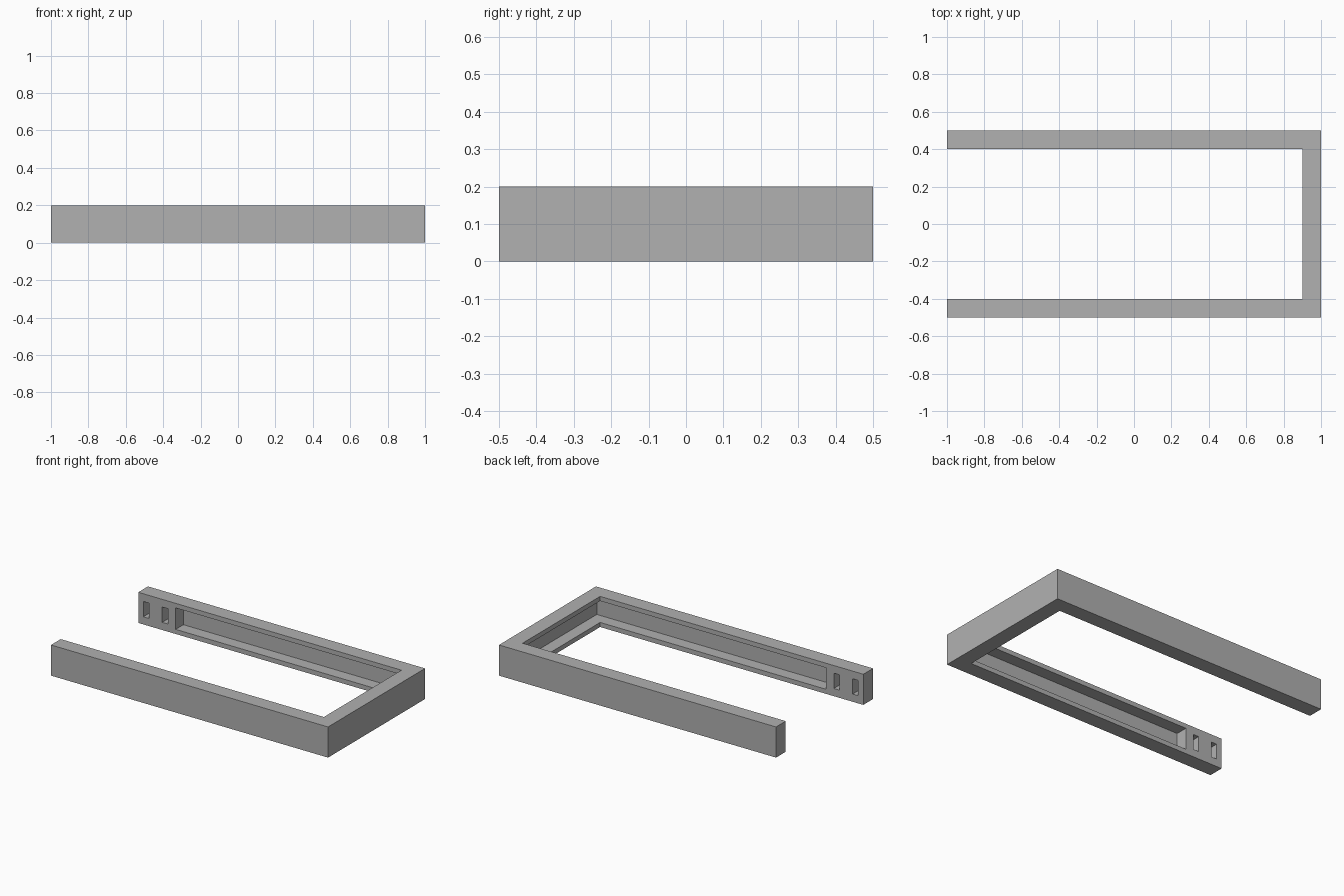
import bpy

if "Cube" in bpy.data.objects:
    bpy.data.objects.remove(bpy.data.objects["Cube"], do_unlink=True)

grey = bpy.data.materials.new("mid grey")
grey.use_nodes = True
colour = (0.44, 0.44, 0.44, 1)
grey.diffuse_color = colour
grey.node_tree.nodes["Principled BSDF"].inputs["Base Color"].default_value = colour


def box(name, x, y, z):
    """Box spanning the given (low, high) pairs."""
    spans = (x, y, z)
    bpy.ops.mesh.primitive_cube_add(size=1, location=[(a + b) / 2 for a, b in spans])
    obj = bpy.context.object
    obj.name = name
    obj.scale = [b - a for a, b in spans]
    bpy.ops.object.transform_apply(location=True, rotation=False, scale=True)
    obj.data.materials.append(grey)
    return obj


def carve(target, cutter):
    """Subtract the cutter from the target, then discard it."""
    cutter.hide_render = True
    mod = target.modifiers.new("carve", "BOOLEAN")
    mod.operation = "DIFFERENCE"
    mod.solver = "EXACT"
    mod.object = cutter
    bpy.context.view_layer.objects.active = target
    bpy.ops.object.modifier_apply(modifier=mod.name)
    bpy.data.objects.remove(cutter, do_unlink=True)


LENGTH, HALF_WIDTH, HEIGHT = 2.0, 0.5, 0.2
BAR = 0.1      # bar thickness
DEPTH = 0.08   # depth of groove and slots
inner = HALF_WIDTH - BAR
recess = inner + DEPTH

# U-shaped frame, open at one end
frame = box("u_frame", (-1, 1), (-HALF_WIDTH, HALF_WIDTH), (0, HEIGHT))
carve(frame, box("opening", (-1.2, 1 - BAR), (-inner, inner), (-0.1, 0.3)))

# Continuous groove around the inner faces
carve(frame, box("groove", (-0.73, 1 - BAR + DEPTH), (-recess, recess), (0.03, 0.17)))

# Pair of slots near the tip of each arm
for x in (-0.943, -0.807):
    carve(frame, box("slot", (x - 0.02, x + 0.02), (-recess, recess), (0.05, 0.15)))
